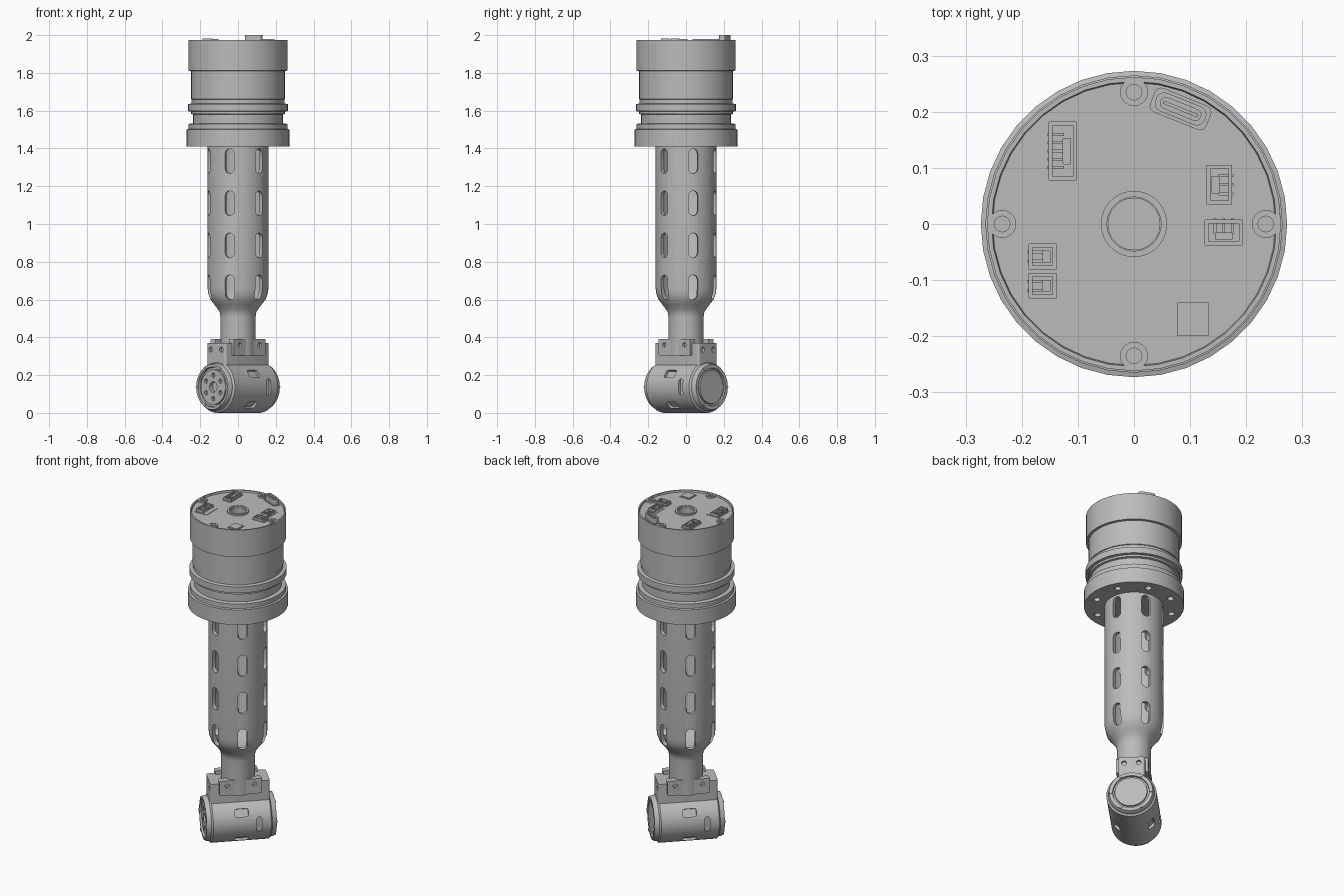
import bpy, bmesh
from math import sin, cos, pi, radians
from mathutils import Matrix, Vector

if "Cube" in bpy.data.objects:
    bpy.data.objects.remove(bpy.data.objects["Cube"])

grey = bpy.data.materials.new("satin grey")
grey.use_nodes = True
colour = (0.5, 0.5, 0.5, 1)
grey.diffuse_color = colour
grey.node_tree.nodes["Principled BSDF"].inputs["Base Color"].default_value = colour


def move(x=0, y=0, z=0):
    return Matrix.Translation((x, y, z))


def turn(degrees, axis="Z"):
    return Matrix.Rotation(radians(degrees), 4, axis)


def prism(bm, w, h, d, r, m):
    """Rounded rectangle extruded from local z = 0 to d."""
    r = min(r, 0.49 * w, 0.49 * h)
    verts = []
    for corner in range(4):
        mid = pi / 4 + corner * pi / 2
        cx = (w / 2 - r) * (1 if cos(mid) > 0 else -1)
        cy = (h / 2 - r) * (1 if sin(mid) > 0 else -1)
        for k in range(5):
            a = corner * pi / 2 + k * pi / 8
            verts.append(bm.verts.new(m @ Vector((cx + r * cos(a), cy + r * sin(a), 0))))
    face = bm.faces.new(verts)
    top = bmesh.ops.extrude_face_region(bm, geom=[face], use_keep_orig=True)["geom"]
    shift = m.to_3x3() @ Vector((0, 0, d))
    bmesh.ops.translate(bm, vec=shift, verts=[v for v in top if isinstance(v, bmesh.types.BMVert)])


def disc(bm, r, d, m, sides=16):
    bmesh.ops.create_cone(bm, cap_ends=True, segments=sides, radius1=r, radius2=r,
                          depth=d, matrix=m @ move(z=d / 2))


def lathe(bm, profile, m=Matrix(), sides=48, closed=True):
    """Spin (radius, height) points about local z."""
    part = bmesh.new()
    pts = [part.verts.new((r, 0, z)) for r, z in profile]
    edges = [part.edges.new(pair) for pair in zip(pts, pts[1:])]
    if closed:
        edges.append(part.edges.new((pts[-1], pts[0])))
    bmesh.ops.spin(part, geom=pts + edges, cent=(0, 0, 0), axis=(0, 0, 1),
                   angle=2 * pi, steps=sides, use_merge=True)
    bmesh.ops.remove_doubles(part, verts=part.verts, dist=1e-5)
    part.transform(m)
    temp = bpy.data.meshes.new("temp")
    part.to_mesh(temp)
    part.free()
    bm.from_mesh(temp)
    bpy.data.meshes.remove(temp)


def make(name, bm):
    bmesh.ops.recalc_face_normals(bm, faces=bm.faces)
    mesh = bpy.data.meshes.new(name)
    bm.to_mesh(mesh)
    bm.free()
    ob = bpy.data.objects.new(name, mesh)
    bpy.context.collection.objects.link(ob)
    mesh.materials.append(grey)
    return ob


def finish(name, bm, cuts=None):
    """Make the part, cut it if needed, then smooth it."""
    ob = make(name, bm)
    if cuts:
        cutter = make("cutter", cuts)
        cutter.hide_render = True
        mod = ob.modifiers.new("cut", "BOOLEAN")
        mod.operation, mod.solver, mod.object = "DIFFERENCE", "EXACT", cutter
        deps = bpy.context.evaluated_depsgraph_get()
        mesh = bpy.data.meshes.new_from_object(ob.evaluated_get(deps))
        ob.modifiers.clear()
        ob.data = mesh
        bpy.data.objects.remove(cutter)
    bpy.ops.object.select_all(action="DESELECT")
    ob.select_set(True)
    bpy.context.view_layer.objects.active = ob
    bpy.ops.object.shade_smooth_by_angle(angle=radians(30))
    return ob


# Motor housing: stepped drum with a central bore and bolt holes underneath
BOARD, RIM = 1.965, 1.975
bm, cuts = bmesh.new(), bmesh.new()
lathe(bm, [(.046, 1.41), (.273, 1.41), (.273, 1.5), (.262, 1.503), (.262, 1.53),
           (.238, 1.533), (.238, 1.58), (.25, 1.583), (.25, 1.595), (.265, 1.598),
           (.265, 1.635), (.245, 1.638), (.245, 1.66), (.249, 1.662), (.249, 1.81),
           (.262, 1.812), (.262, RIM), (.254, RIM), (.252, BOARD), (.046, BOARD)], sides=36)
for i in range(8):
    disc(cuts, .018, .06, turn(26 + 45 * i) @ move(.217, 0, 1.39))
finish("motor_housing", bm, cuts)

# Collar around the bore
bm = bmesh.new()
lathe(bm, [(.048, BOARD - .01), (.059, BOARD - .01), (.059, RIM), (.048, RIM)])
finish("bore_collar", bm)

# Four screw posts on the board edge
bm = bmesh.new()
for i in range(4):
    lathe(bm, [(.014, BOARD - .004), (.025, BOARD - .004), (.025, RIM), (.014, RIM)],
          turn(90 * i) @ move(.235), sides=20)
finish("screw_posts", bm)

# Cross-head screws
bm, cuts = bmesh.new(), bmesh.new()
for x, y in [(-.05, .23), (.228, -.043), (-.166, -.165)]:
    disc(bm, .018, .009, move(x, y, BOARD - .001), 20)
    for a in (45, 135):
        prism(cuts, .024, .005, .02, .001, move(x, y, BOARD + .004 + a / 1e5) @ turn(a))
finish("board_screws", bm, cuts)


def connector(bm, x, y, w, h, pins, angle=0, top=.015):
    """Open shell with a row of contact pins."""
    m = move(x, y, BOARD) @ turn(angle)
    wall = .007
    for s in (-1, 1):
        prism(bm, w, wall, top, .001, m @ move(0, s * (h - wall) / 2))
        prism(bm, wall, h, top, .001, m @ move(s * (w - wall) / 2))
    prism(bm, w * .3, h * .45, top, .002, m @ move(w * .15))
    for k in range(pins):
        py = (k - (pins - 1) / 2) * h * .7 / pins
        prism(bm, w * .6, .005, .008, .001, m @ move(-w * .25, py))


# Plug sockets on the board, with thin pads under them
bm = bmesh.new()
connector(bm, -.127, .13, .05, .105, 5)
connector(bm, .152, .07, .046, .07, 3, 180)
connector(bm, .16, -.015, .046, .068, 3, -90)
for y in (-.058, -.11):
    connector(bm, -.163, y, .05, .046, 2, top=.018)
finish("plug_sockets", bm)
bm = bmesh.new()
for x, y, w, h in [(-.128, .13, .06, .118), (.15, .075, .066, .082), (.16, -.012, .08, .054),
                   (-.153, -.085, .082, .108), (.105, -.17, .067, .072)]:
    prism(bm, w, h, .003, .003, move(x, y, BOARD - .0005))
prism(bm, .056, .06, .006, .001, move(.105, -.17, BOARD))
finish("board_pads", bm)

# Tall cable port with a slot
bm, cuts = bmesh.new(), bmesh.new()
port = move(.083, .205, BOARD) @ turn(-22)
prism(bm, .095, .035, .035, .015, port)
prism(cuts, .076, .02, .04, .009, port @ move(z=.015))
finish("cable_port", bm, cuts)
bm = bmesh.new()
prism(bm, .066, .006, .03, .001, port)
prism(bm, .108, .046, .004, .012, port)
finish("cable_port_tongue", bm)

# Hollow leg tube that narrows to a neck, with six columns of slots
bm, cuts = bmesh.new(), bmesh.new()
lathe(bm, [(.161, 1.412), (.161, .66), (.157, .63), (.146, .6), (.126, .575), (.107, .55),
           (.096, .53), (.093, .505), (.093, .3), (.06, .3), (.06, .5), (.08, .56),
           (.125, .61), (.14, .66), (.14, 1.412)])
for column in range(6):
    for z in (1.333, 1.11, .887, .665):
        prism(cuts, .05, .13, .16, .025,
              move(z=z) @ turn(60 * column - 16) @ turn(90, "X") @ move(z=.07))
finish("leg_tube", bm, cuts)


def side(angle, z):
    """Frame whose z axis points out of the clamp at an angle from its side."""
    return move(z=z) @ turn(45 + angle) @ turn(90, "X")


# Clamp block joining the neck to the joint
bm, cuts = bmesh.new(), bmesh.new()
prism(bm, .33, .144, .23, .012, turn(45) @ move(z=.14))
for a in (90, 270):
    for x in (-.04, .04):
        disc(cuts, .014, .05, side(a, .335) @ move(x, 0, .15))
finish("clamp_block", bm, cuts)

# Bolted clamp plates on both sides
bm, cuts = bmesh.new(), bmesh.new()
for a in (0, 180):
    prism(bm, .235, .088, .038, .006, side(a, .348) @ move(z=.05))
    for x in (-.075, .075):
        disc(cuts, .012, .05, side(a, .36) @ move(x, 0, .075))
finish("clamp_plates", bm, cuts)

# Joint motor: lying barrel with a hub at one end and a flat cap at the other
bm, cuts = bmesh.new(), bmesh.new()
axle = move(z=.137) @ turn(45) @ turn(90, "Y")
lathe(bm, [(0, -.16), (.028, -.16), (.028, -.186), (.092, -.186), (.094, -.176),
           (.104, -.176), (.106, -.194), (.119, -.194), (.124, -.185), (.126, -.168),
           (.137, -.16), (.137, .16), (.127, .168), (.124, .185), (.119, .194), (.1, .194),
           (.098, .184), (.09, .184), (.088, .192), (0, .192)], axle, closed=False)
for a in (0, 180):
    for tilt, x, w, h in [(31, 0, .075, .045), (-45, 0, .075, .045), (0, .095, .03, .085)]:
        prism(cuts, w, h, .04, .01,
              move(z=.137) @ turn(45 + a) @ turn(90 - tilt, "X") @ move(x, 0, .122))
for i in range(6):
    disc(cuts, .012, .04, axle @ turn(60 * i) @ move(.062, 0, -.21))
finish("joint_barrel", bm, cuts)

# Bolt heads on both end rings
bm = bmesh.new()
for i in range(6):
    for z in (-.198, .19):
        disc(bm, .009, .008, axle @ turn(60 * i + 30) @ move(.11, 0, z), 12)
finish("end_ring_bolts", bm)
